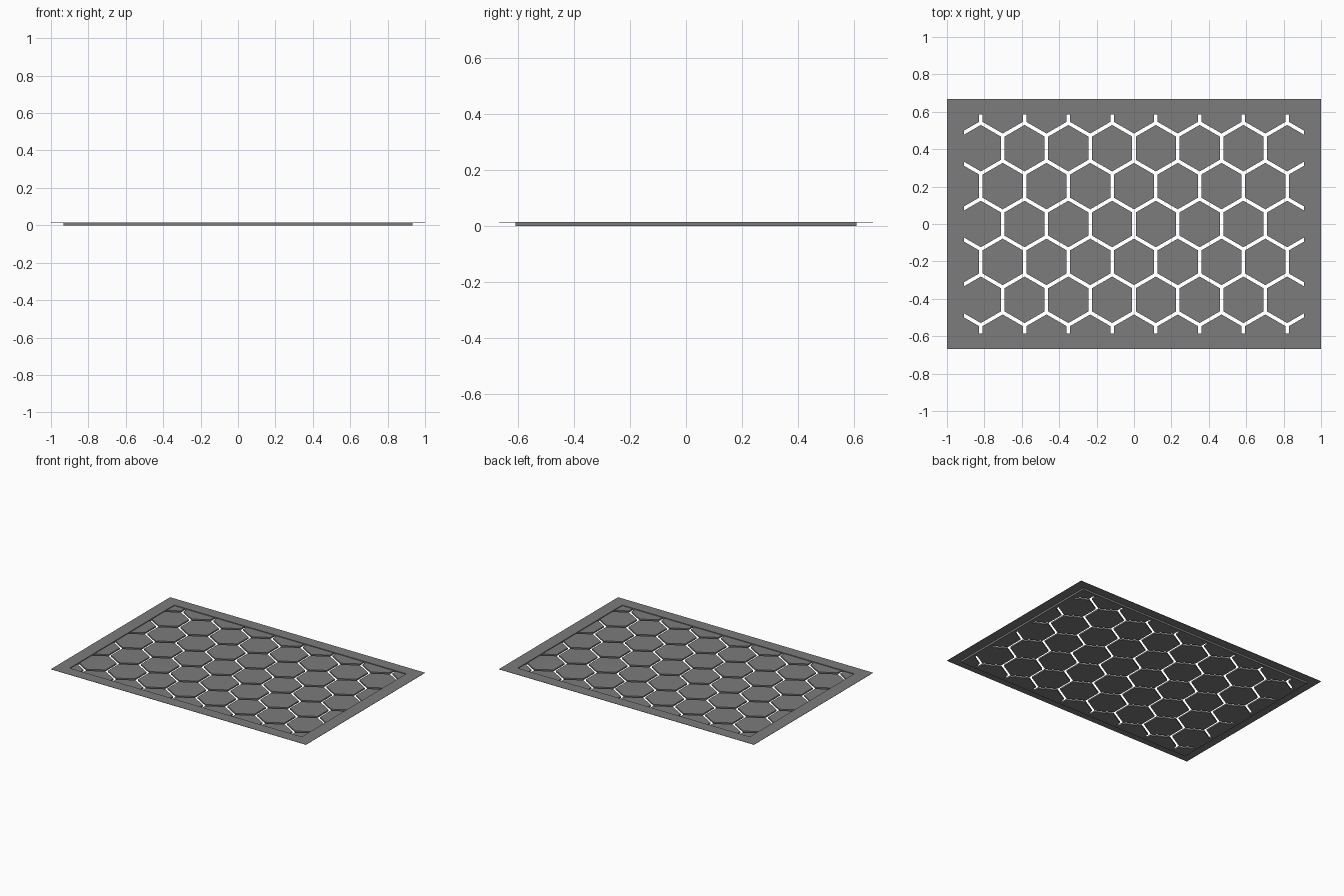
import bpy, bmesh, math
from mathutils import Matrix

if "Cube" in bpy.data.objects:
    bpy.data.objects.remove(bpy.data.objects["Cube"])

PITCH = 0.234                      # hexagon spacing
GAP = 0.019                        # slot width between hexagons
TOP, FLOOR, LIP = 0.015, 0.010, 0.002
INNER = (0.91, 0.585)              # half size of the perforated field


def make_object(name, bm):
    mesh = bpy.data.meshes.new(name)
    bm.to_mesh(mesh)
    bm.free()
    ob = bpy.data.objects.new(name, mesh)
    bpy.context.collection.objects.link(ob)
    return ob


def box(name, hx, hy, z0, z1):
    bm = bmesh.new()
    m = Matrix.Translation((0, 0, (z0 + z1) / 2)) @ Matrix.Diagonal((2 * hx, 2 * hy, z1 - z0, 1))
    bmesh.ops.create_cube(bm, size=1, matrix=m)
    return make_object(name, bm)


def boolean(target, other, op):
    mod = target.modifiers.new(op, 'BOOLEAN')
    mod.operation, mod.object, mod.solver = op, other, 'EXACT'
    bpy.context.view_layer.objects.active = target
    bpy.ops.object.modifier_apply(modifier=mod.name)
    bpy.data.objects.remove(other)


# hexagonal prisms that stay solid between the slots (points along y)
bm = bmesh.new()
row_step = PITCH * math.sqrt(3) / 2
radius = (PITCH - GAP) / math.sqrt(3)
for row in range(-3, 4):
    offset = 0 if row % 2 else PITCH / 2
    for col in range(-5, 6):
        m = Matrix.Translation((col * PITCH + offset, row * row_step, 0))
        bmesh.ops.create_cone(bm, cap_ends=True, segments=6, radius1=radius,
                              radius2=radius, depth=0.3, matrix=m)
hexes = make_object("hexagons", bm)

# honeycomb slot network
slots = box("slots", *INNER, -0.05, 0.05)
boolean(slots, hexes, 'DIFFERENCE')

# shallow tray with thin outer flange
tray = box("honeycomb_tray", 0.933, 0.607, 0, TOP)
boolean(tray, box("flange", 1, 0.667, TOP - LIP, TOP), 'UNION')
boolean(tray, box("recess", *INNER, FLOOR, 0.04), 'DIFFERENCE')
boolean(tray, slots, 'DIFFERENCE')

# dark grey finish
mat = bpy.data.materials.new("dark_grey")
mat.diffuse_color = (0.2, 0.2, 0.2, 1)
mat.use_nodes = True
mat.node_tree.nodes["Principled BSDF"].inputs["Base Color"].default_value = mat.diffuse_color
tray.data.materials.clear()
tray.data.materials.append(mat)
